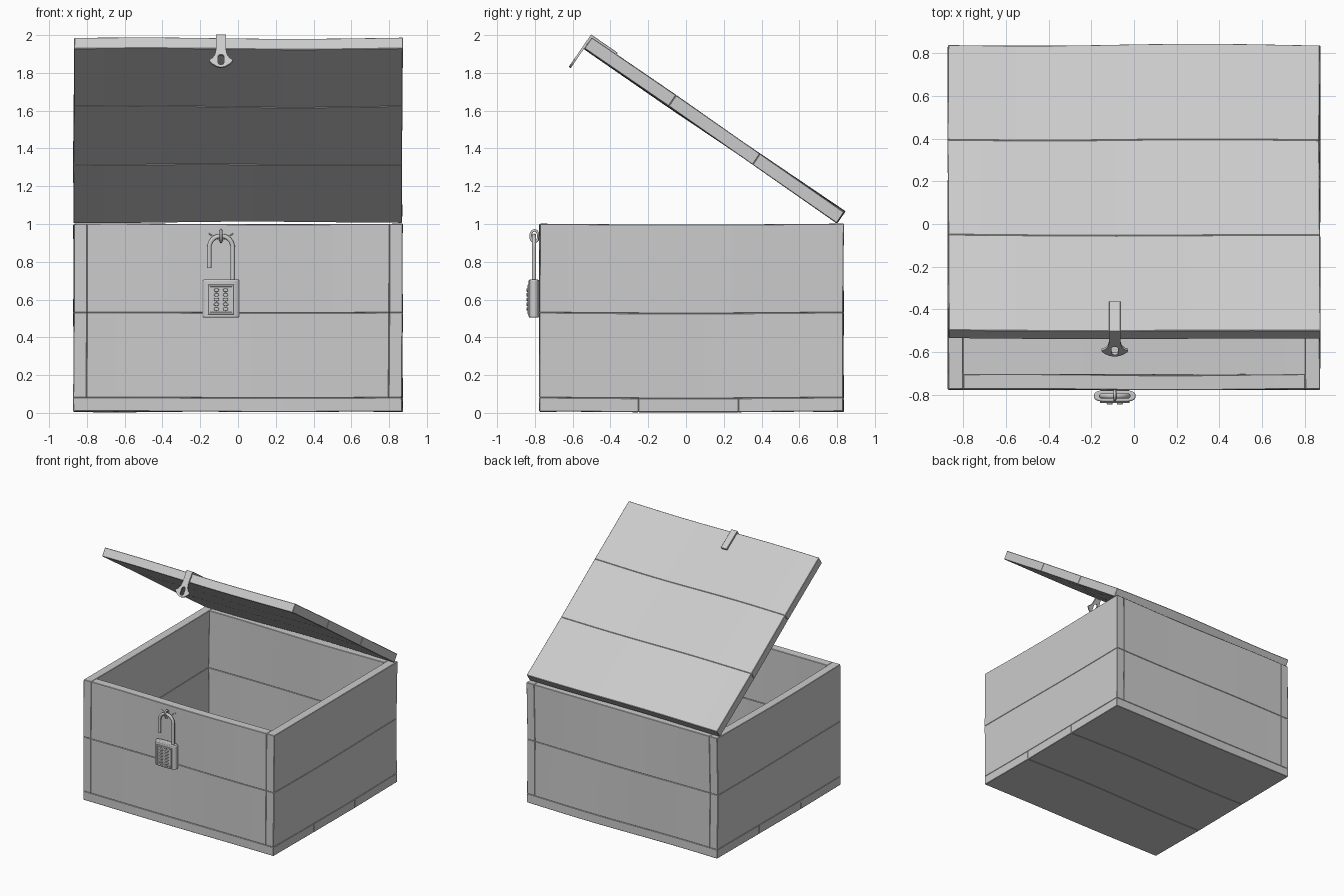
import bpy, bmesh, math
from mathutils import Vector, Matrix

if "Cube" in bpy.data.objects:
    bpy.data.objects.remove(bpy.data.objects["Cube"])

W, T = 0.87, 0.07                 # half width, board thickness
FRONT, BACK = -0.775, 0.833
LID = Matrix.Translation((0, 0.84, 1.065)) @ Matrix.Rotation(math.radians(-34.5), 4, 'X')


def finish(name, bm, matrix=None, bevel=0.0, smooth=False):
    bmesh.ops.recalc_face_normals(bm, faces=bm.faces)
    mesh = bpy.data.meshes.new(name)
    bm.to_mesh(mesh)
    bm.free()
    ob = bpy.data.objects.new(name, mesh)
    bpy.context.collection.objects.link(ob)
    if matrix:
        ob.matrix_world = matrix
    if bevel:
        mod = ob.modifiers.new("bevel", 'BEVEL')
        mod.width, mod.segments, mod.limit_method = bevel, 2 if smooth else 1, 'ANGLE'
        mod.angle_limit = math.radians(50)
    if smooth:
        bpy.ops.object.select_all(action='DESELECT')
        bpy.context.view_layer.objects.active = ob
        ob.select_set(True)
        bpy.ops.object.shade_smooth_by_angle(angle=math.radians(40))
    return ob


def box(name, lo, hi, long_axis=None, matrix=None, bevel=0.003):
    """Box from corner to corner; with long_axis it becomes a slightly warped plank."""
    lo, hi = Vector(lo), Vector(hi)
    bm = bmesh.new()
    bmesh.ops.create_cube(bm, size=1)
    for v in bm.verts:
        v.co = Vector((lo[i] + (v.co[i] + 0.5) * (hi[i] - lo[i]) for i in range(3)))
    if long_axis is not None:
        edges = [e for e in bm.edges
                 if abs(e.verts[0].co[long_axis] - e.verts[1].co[long_axis]) > 0.3
                 and all(abs(e.verts[0].co[k] - e.verts[1].co[k]) < 1e-4
                         for k in range(3) if k != long_axis)]
        bmesh.ops.subdivide_edges(bm, edges=edges, cuts=10)
        for v in bm.verts:
            x, y, z = v.co
            v.co += Vector((0.003 * math.sin(3 * y + 5 * z),
                            0.003 * math.sin(4.2 * x + 4 * z),
                            0.005 * math.sin(3.6 * x + 0.8) * math.cos(2.5 * y)))
    return finish(name, bm, matrix, bevel)


def curve_mesh(name, splines, matrix=None, fill2d=False, depth=0.0, smooth=True):
    """Round tube along 3D points, or extruded flat outline with holes."""
    cu = bpy.data.curves.new(name, 'CURVE')
    cu.dimensions = '2D' if fill2d else '3D'
    if fill2d:
        cu.fill_mode, cu.extrude = 'BOTH', depth
    else:
        cu.bevel_depth, cu.bevel_resolution, cu.use_fill_caps = depth, 3, True
    for pts, closed in splines:
        s = cu.splines.new('POLY')
        s.points.add(len(pts) - 1)
        for p, co in zip(s.points, pts):
            p.co = (*co, 0, 1) if len(co) == 2 else (*co, 1)
        s.use_cyclic_u = closed
    tmp = bpy.data.objects.new(name + "_tmp", cu)
    bpy.context.collection.objects.link(tmp)
    bpy.context.view_layer.update()
    mesh = bpy.data.meshes.new_from_object(
        tmp.evaluated_get(bpy.context.evaluated_depsgraph_get()))
    bm = bmesh.new()
    bm.from_mesh(mesh)
    bmesh.ops.remove_doubles(bm, verts=bm.verts, dist=1e-5)
    bpy.data.objects.remove(tmp)
    return finish(name, bm, matrix, smooth=smooth)


# Floor: three planks running left to right
ys = [FRONT, -0.25, 0.28, BACK]
for i in range(3):
    box(f"floor_plank_{i + 1}", (-W, ys[i], 0.007), (W, ys[i + 1], 0.08), 0)

# Walls: two planks each, front and back set between the sides
for i, (z0, z1) in enumerate([(0.08, 0.53), (0.53, 1.0)], 1):
    box(f"front_plank_{i}", (-W + T, FRONT, z0), (W - T, FRONT + T, z1), 0)
    box(f"back_plank_{i}", (-W + T, BACK - T, z0), (W - T, BACK, z1), 0)
    box(f"left_plank_{i}", (-W, FRONT, z0), (-W + T, BACK, z1), 1)
    box(f"right_plank_{i}", (W - T, FRONT, z0), (W, BACK, z1), 1)

# Open lid: three planks in the tilted lid frame
LEN = 1.625
for i in range(3):
    box(f"lid_plank_{i + 1}", (-W, -LEN * (i + 1) / 3, -T), (W, -LEN * i / 3, 0), 0, LID)

# Hasp: strap on the lid and a flared drop plate with a slot
CX = -0.09
box("hasp_strap", (CX - 0.027, -LEN - 0.013, -0.004), (CX + 0.027, -1.467, 0.013), None, LID, 0.002)
half = [(0.027, 0.012), (0.026, -0.08), (0.032, -0.115), (0.046, -0.138), (0.062, -0.148),
        (0.06, -0.158), (0.045, -0.175), (0.024, -0.19), (0.008, -0.195)]
outline = half + [(-x, y) for x, y in reversed(half)]
slot = [(0.016 * math.cos(a), -0.13 + 0.016 * math.sin(a))
        for a in [math.pi * k / 8 for k in range(9)]]
slot += [(0.016 * math.cos(a), -0.165 + 0.016 * math.sin(a))
         for a in [math.pi + math.pi * k / 8 for k in range(9)]]
curve_mesh("hasp_plate", [(outline, True), (slot, True)],
           LID @ Matrix.Translation((CX, -LEN - 0.007, 0)) @ Matrix.Rotation(math.pi / 2, 4, 'X'),
           True, 0.006)

# Staple ring on the front board with two splayed prongs
N = 24
ring = [(CX, -0.802 + 0.021 * math.cos(2 * math.pi * k / N), 0.936 + 0.030 * math.sin(2 * math.pi * k / N))
        for k in range(N)]
curve_mesh("staple_ring", [(ring, True)], None, False, 0.007)
for side, s in (("left", -1), ("right", 1)):
    curve_mesh(f"staple_prong_{side}",
               [([(CX + s * 0.006, -0.779, 0.915), (CX + s * 0.066, -0.778, 0.95)], False)],
               None, False, 0.003)

# Padlock body: rounded oval section extruded upward
LY = -0.805
bm = bmesh.new()
section = []
for k in range(40):
    c, s = math.cos(2 * math.pi * k / 40), math.sin(2 * math.pi * k / 40)
    section.append(bm.verts.new((CX + 0.097 * math.copysign(abs(c) ** 0.6, c),
                                 LY + 0.028 * math.copysign(abs(s) ** 0.6, s), 0.505)))
base = bm.faces.new(section)
top = bmesh.ops.extrude_face_region(bm, geom=[base])
bmesh.ops.translate(bm, vec=(0, 0, 0.2),
                    verts=[g for g in top["geom"] if isinstance(g, bmesh.types.BMVert)])
finish("padlock_body", bm, None, 0.006, True)

# Keypad: panel with raised frame and ten buttons
px, pz, hw, hh = CX, 0.6, 0.063, 0.073
box("keypad_panel", (px - hw, -0.834, pz - hh), (px + hw, -0.82, pz + hh), None, None, 0.002)
for s in (-1, 1):
    box("keypad_frame_side", (px + s * hw - 0.006, -0.838, pz - hh - 0.006),
        (px + s * hw + 0.006, -0.82, pz + hh + 0.006), None, None, 0.002)
    box("keypad_frame_end", (px - hw, -0.838, pz + s * hh - 0.006),
        (px + hw, -0.82, pz + s * hh + 0.006), None, None, 0.002)
    for r in range(5):
        bm = bmesh.new()
        bmesh.ops.create_cone(bm, cap_ends=True, segments=16, radius1=0.013, radius2=0.011, depth=0.014)
        bmesh.ops.scale(bm, vec=(1.15, 0.75, 1), verts=bm.verts)
        finish("keypad_button", bm, Matrix.Translation((px + s * 0.024, -0.838, pz - 0.05 + r * 0.025))
               @ Matrix.Rotation(math.pi / 2, 4, 'X'), 0, True)

# Open shackle hooked through the ring
SY, R, CZ = -0.805, 0.062, 0.875
arc = [(CX - R * math.cos(math.pi * k / 16), SY, CZ + R * math.sin(math.pi * k / 16)) for k in range(17)]
curve_mesh("padlock_shackle", [([(CX - R, SY, 0.768)] + arc + [(CX + R, SY, 0.68)], False)],
           None, False, 0.012)
